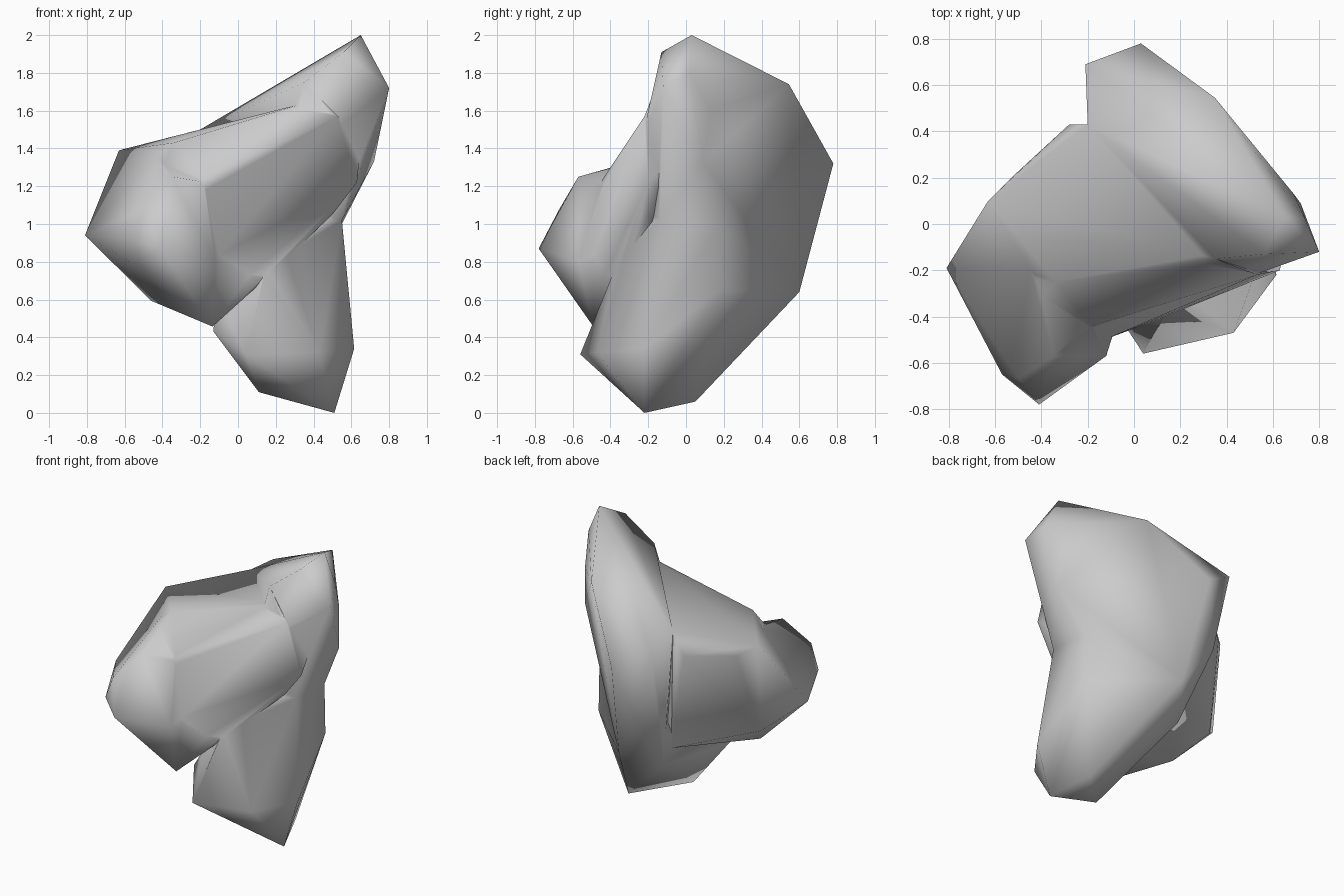
import bpy, bmesh
from math import radians

cube = bpy.data.objects.get("Cube")
if cube:
    bpy.data.objects.remove(cube, do_unlink=True)

stone = bpy.data.materials.new("grey stone")
stone.use_nodes = True
colour = (0.6, 0.6, 0.6, 1)
stone.diffuse_color = colour
bsdf = stone.node_tree.nodes["Principled BSDF"]
bsdf.inputs["Base Color"].default_value = colour
bsdf.inputs["Roughness"].default_value = 0.9


def chunk(name, corners):
    """Convex lump of rock wrapped around its corner points."""
    bm = bmesh.new()
    for p in corners:
        bm.verts.new(p)
    bmesh.ops.convex_hull(bm, input=bm.verts[:])
    bmesh.ops.delete(bm, geom=[v for v in bm.verts if not v.link_faces], context="VERTS")
    bmesh.ops.recalc_face_normals(bm, faces=bm.faces[:])
    mesh = bpy.data.meshes.new(name)
    bm.to_mesh(mesh)
    bm.free()
    mesh.materials.append(stone)
    obj = bpy.data.objects.new(name, mesh)
    bpy.context.collection.objects.link(obj)
    return obj


# Pinched waist shared by both halves of the tall slab
waist = [(.55, -.14, 1.02), (.55, .17, 1), (.2, -.28, 1), (.1, .6, .64),
         (-.1, .66, .9), (-.07, .35, .5)]

boulder = chunk("boulder", waist + [
    (.65, .03, 2), (.56, -.13, 1.91), (.74, .02, 1.8), (.8, -.12, 1.72),
    (.69, .13, 1.6), (.35, -.15, 1.75), (.55, -.21, 1.56), (.35, .545, 1.74),
    (.72, .09, 1.33), (.03, .78, 1.32), (-.21, .69, 1.47), (-.2, .43, 1.5),
])

lower_slab = chunk("lower_slab", waist + [
    (.55, .18, .65), (.41, .05, .06), (.51, -.22, 0), (.11, -.24, .11),
    (.615, -.22, .34), (.43, -.47, .32), (.04, -.56, .31), (-.13, -.3, .43),
    (.3, .3, 1.1), (.1, .3, 1.1),
])

# Broad middle shoulder
middle_shoulder = chunk("middle_shoulder", [
    (-.63, .1, 1.39), (-.53, .2, 1.33), (-.28, .43, 1.35), (-.2, .43, 1.5),
    (.53, -.22, 1.57), (.35, -.15, 1.64), (-.18, -.44, 1.24), (-.34, -.25, 1.43),
    (-.81, -.19, .94), (-.56, -.55, .92), (-.6, .03, .76), (-.46, -.16, .59),
    (-.1, .3, .6), (.06, -.43, .73), (.5, -.2, 1.05), (-.13, -.49, .45),
    (-.13, -.5, .82), (.65, -.1, 1.42), (.63, -.2, 1.22), (.3, .2, 1),
])

# Blunt front knob, rooted inside the shoulder
front_knob = chunk("front_knob", [
    (-.81, -.19, .94), (-.57, -.65, .92), (-.5, -.67, 1.08), (-.41, -.78, .87),
    (-.35, -.57, 1.25), (-.36, -.47, 1.24), (-.54, -.6, .78), (-.12, -.57, .8),
    (-.46, -.17, .59), (-.13, -.5, .45), (-.18, -.44, 1.22), (-.45, -.2, 1.36),
    (0, -.2, .85), (-.4, .1, .9),
])

# Fuse the lumps into one rock
bpy.ops.object.select_all(action="DESELECT")
bpy.context.view_layer.objects.active = boulder
boulder.select_set(True)
for lump in (lower_slab, middle_shoulder, front_knob):
    union = boulder.modifiers.new("union", "BOOLEAN")
    union.operation = "UNION"
    union.solver = "EXACT"
    union.object = lump
    bpy.ops.object.modifier_apply(modifier=union.name)
    bpy.data.objects.remove(lump, do_unlink=True)

# Weld slivers along the joins, then soften
bm = bmesh.new()
bm.from_mesh(boulder.data)
bmesh.ops.remove_doubles(bm, verts=bm.verts[:], dist=0.02)
bmesh.ops.triangulate(bm, faces=bm.faces[:])
bm.to_mesh(boulder.data)
bm.free()
bpy.ops.object.shade_smooth_by_angle(angle=radians(75))
